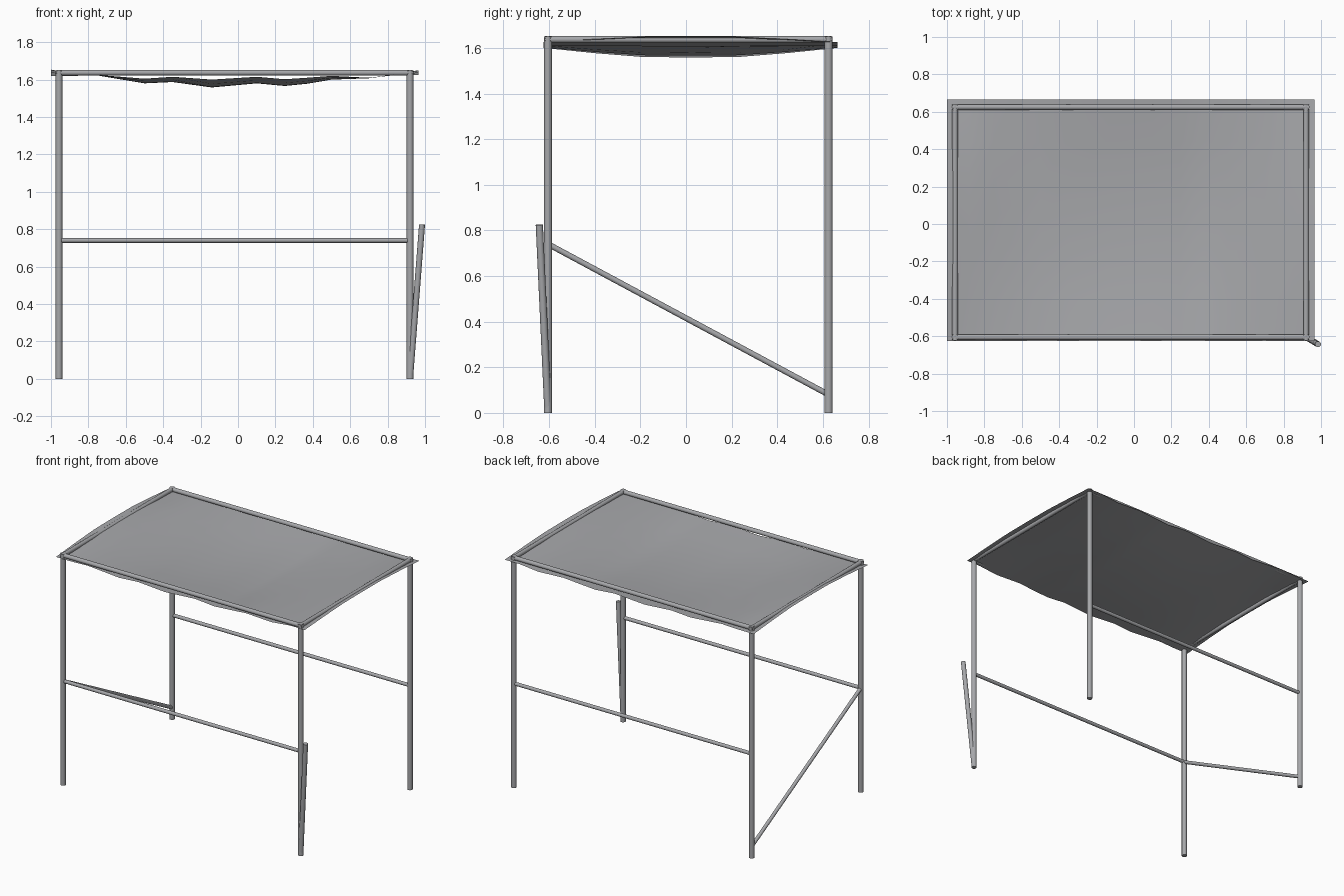
import bpy, bmesh
from mathutils import Vector

if "Cube" in bpy.data.objects:
    bpy.data.objects.remove(bpy.data.objects["Cube"])

XL, XR, YF, YB = -0.957, 0.92, -0.605, 0.625
TOP, RAIL, LOW = 1.637, 0.74, 0.08

# Dark grey shared by metal and fabric
grey = bpy.data.materials.new("dark_grey")
grey.diffuse_color = (0.385, 0.39, 0.405, 1)
grey.use_nodes = True
grey.node_tree.nodes["Principled BSDF"].inputs["Base Color"].default_value = grey.diffuse_color


def finish(ob, angle=0.7):
    ob.data.materials.append(grey)
    bpy.ops.object.select_all(action='DESELECT')
    ob.select_set(True)
    bpy.context.view_layer.objects.active = ob
    bpy.ops.object.shade_smooth_by_angle(angle=angle)


def tube(name, a, b, r):
    a, b = Vector(a), Vector(b)
    d = b - a
    bpy.ops.mesh.primitive_cylinder_add(
        vertices=16, radius=r, depth=d.length, location=(a + b) / 2,
        rotation=d.to_track_quat('Z', 'Y').to_euler())
    ob = bpy.context.object
    ob.name = name
    finish(ob)


# Four corner posts
for xn, x in (("left", XL), ("right", XR)):
    for yn, y in (("front", YF), ("back", YB)):
        tube(f"{yn}_{xn}_post", (x, y, 0), (x, y, 1.65), 0.018)

# Top frame and middle rails running along the length
for yn, y in (("front", YF), ("back", YB)):
    tube(f"{yn}_top_bar", (XL - 0.013, y, TOP), (XR + 0.013, y, TOP), 0.015)
    tube(f"{yn}_middle_rail", (XL, y, RAIL), (XR, y, RAIL), 0.0125)

# Top frame across the ends
for xn, x in (("left", XL), ("right", XR)):
    tube(f"{xn}_top_bar", (x, YF - 0.013, TOP), (x, YB + 0.013, TOP), 0.015)

# Diagonal brace on the left end, loose pole leaning by the front right post
tube("diagonal_brace", (XL, YF, RAIL), (XL, YB, LOW), 0.0125)
tube("leaning_pole", (XR, YF, 0.002), (0.984, -0.643, 0.825), 0.016)

# Sagging fabric canopy: (x, edge height, middle height)
stations = [(-1.0, 1.62, 1.653), (-0.88, 1.62, 1.635), (-0.75, 1.625, 1.622),
            (-0.5, 1.605, 1.58), (-0.35, 1.615, 1.587), (-0.14, 1.6, 1.558),
            (0.1, 1.615, 1.58), (0.25, 1.602, 1.566), (0.37, 1.61, 1.578),
            (0.5, 1.62, 1.6), (0.7, 1.61, 1.607), (0.85, 1.625, 1.63),
            (0.965, 1.625, 1.65)]
rows = [(-0.625, 0), (-0.4, 0.55), (-0.19, 0.95), (0.02, 1),
        (0.23, 0.95), (0.44, 0.55), (0.665, 0)]
bm = bmesh.new()
grid = [[bm.verts.new((x, y, e + (m - e) * w)) for y, w in rows]
        for x, e, m in stations]
for c0, c1 in zip(grid, grid[1:]):
    for j in range(len(rows) - 1):
        bm.faces.new((c0[j], c1[j], c1[j + 1], c0[j + 1]))
mesh = bpy.data.meshes.new("canopy")
bm.to_mesh(mesh)
bm.free()
canopy = bpy.data.objects.new("canopy", mesh)
bpy.context.collection.objects.link(canopy)
finish(canopy)
